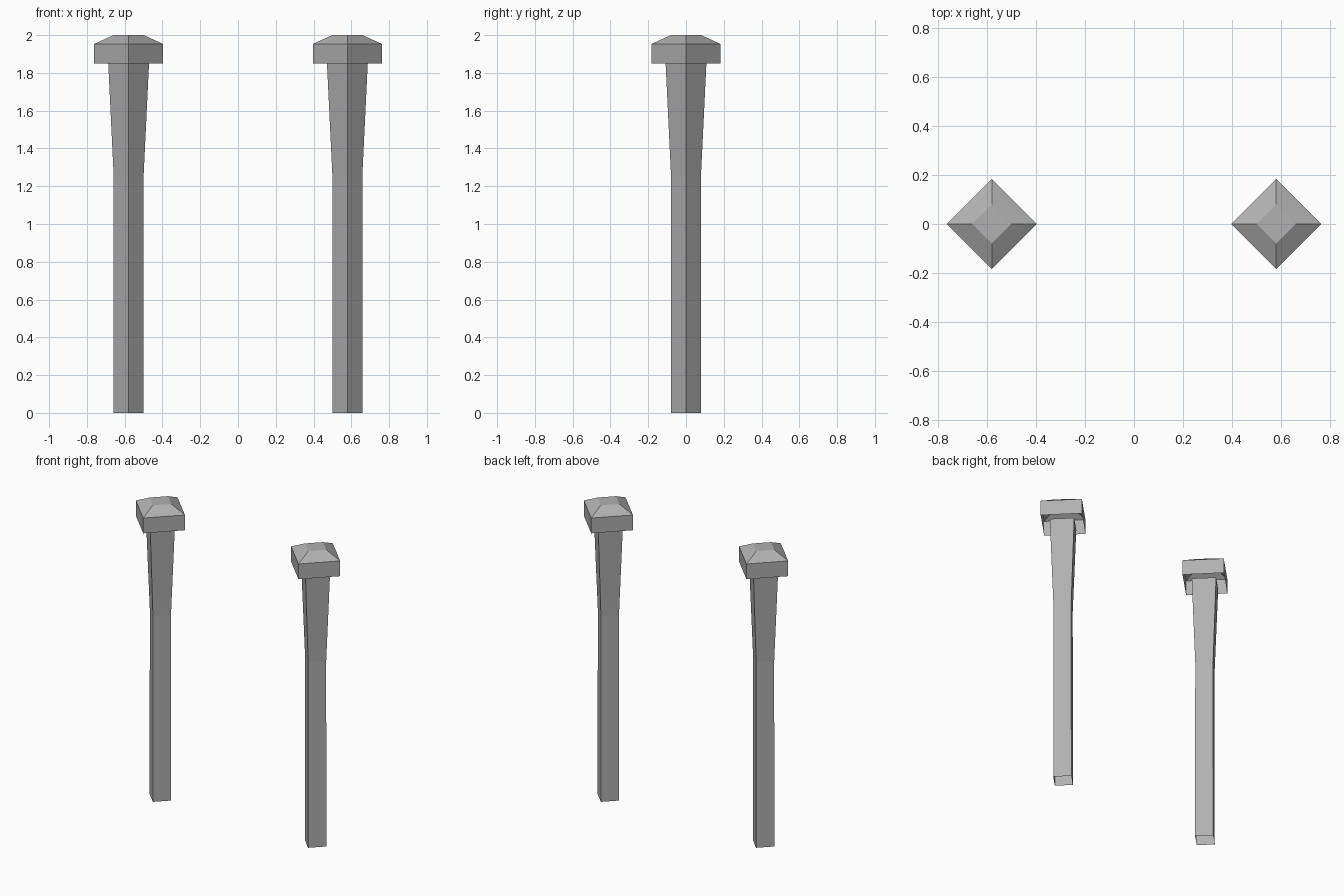
import bpy, bmesh, math

if "Cube" in bpy.data.objects:
    bpy.data.objects.remove(bpy.data.objects["Cube"])

grey = bpy.data.materials.new("dark_grey")
grey.diffuse_color = (0.44, 0.44, 0.44, 1)
grey.use_nodes = True
grey.node_tree.nodes["Principled BSDF"].inputs["Base Color"].default_value = grey.diffuse_color


def square_loft(name, x, profile, cap_top):
    """Loft diamond-turned square rings given as (corner radius, height)."""
    bm = bmesh.new()
    rings = []
    for r, z in profile:
        rings.append([bm.verts.new((r * math.cos(i * math.pi / 2),
                                    r * math.sin(i * math.pi / 2), z))
                      for i in range(4)])
    for a, b in zip(rings, rings[1:]):
        for i in range(4):
            j = (i + 1) % 4
            bm.faces.new((a[i], a[j], b[j], b[i]))
    if cap_top:
        bm.faces.new(rings[-1])
    mesh = bpy.data.meshes.new(name)
    bm.to_mesh(mesh)
    bm.free()
    mesh.materials.append(grey)
    obj = bpy.data.objects.new(name, mesh)
    obj.location.x = x
    bpy.context.collection.objects.link(obj)
    return obj


# Open tube shaft flaring towards the top; cap is a shell open underneath
shaft = [(0.08, 0), (0.079, 1.25), (0.108, 1.85)]
cap = [(0.183, 1.85), (0.183, 1.953), (0.08, 2.0)]

for side, x in (("left", -0.579), ("right", 0.579)):
    square_loft(side + "_post_shaft", x, shaft, False)
    square_loft(side + "_post_cap", x, cap, True)
